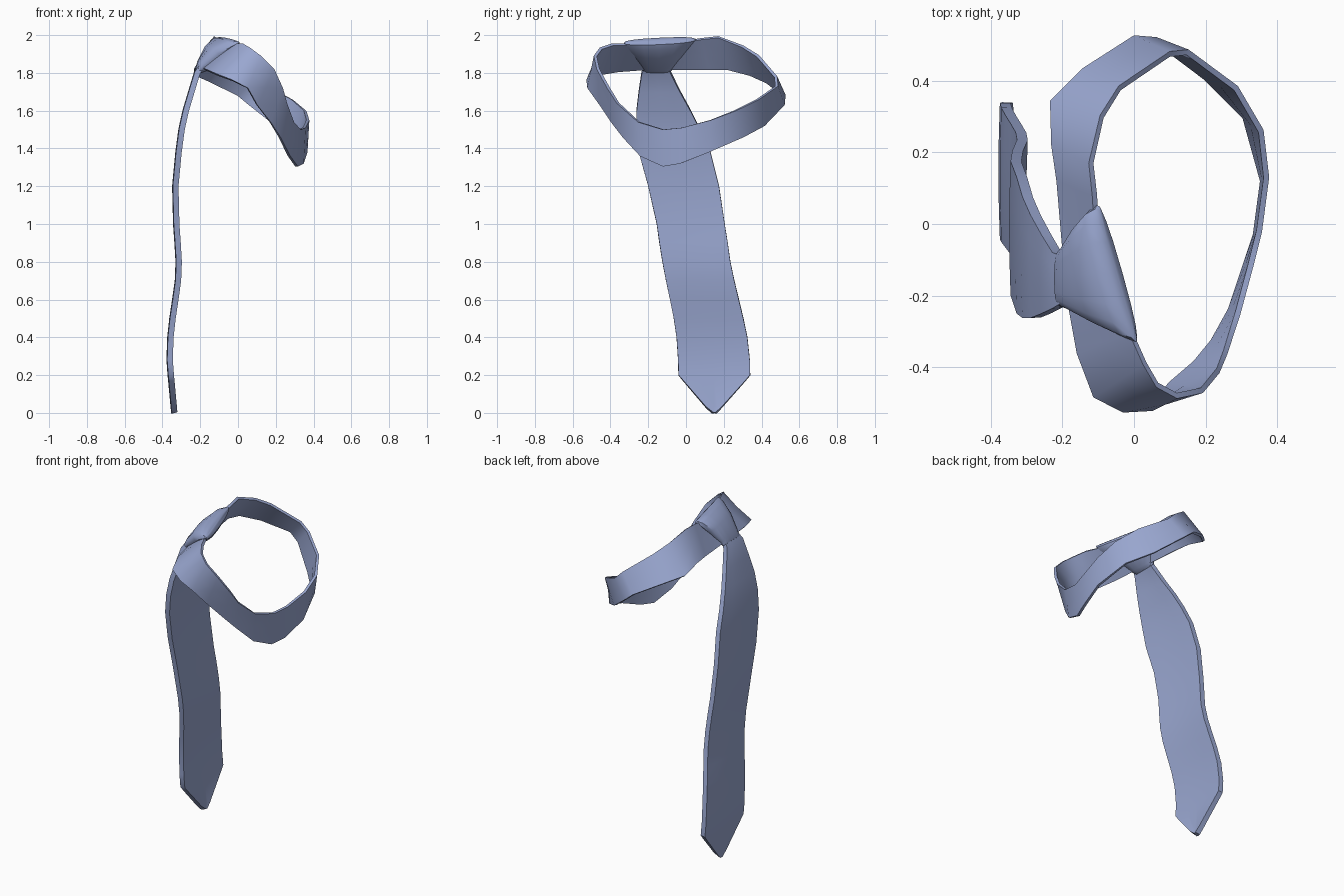
import bpy, math
from mathutils import Vector

# Blue-grey cloth
cloth = bpy.data.materials.new("cloth")
cloth.diffuse_color = (.32, .385, .63, 1)


def make(name, rows, closed=False, tube=False, thickness=0.0):
    """Skin a list of equal-length point rows into one mesh."""
    n, m = len(rows), len(rows[0])
    verts = [p for r in rows for p in r]
    faces = []
    for i in range(n if closed else n - 1):
        a, b = i * m, ((i + 1) % n) * m
        for j in range(m if tube else m - 1):
            k = (j + 1) % m
            faces.append((a + j, a + k, b + k, b + j))
    if tube:
        faces += [tuple(reversed(range(m))), tuple(range((n - 1) * m, n * m))]
    mesh = bpy.data.meshes.new(name)
    mesh.from_pydata(verts, [], faces)
    mesh.materials.append(cloth)
    obj = bpy.data.objects.new(name, mesh)
    bpy.context.collection.objects.link(obj)
    bpy.ops.object.select_all(action='DESELECT')
    obj.select_set(True)
    bpy.context.view_layer.objects.active = obj
    if thickness:
        s = obj.modifiers.new("thickness", 'SOLIDIFY')
        s.thickness, s.offset = thickness, 0
        bpy.ops.object.modifier_apply(modifier=s.name)
    bpy.ops.object.mode_set(mode='EDIT')
    bpy.ops.mesh.select_all(action='SELECT')
    bpy.ops.mesh.normals_make_consistent(inside=False)
    bpy.ops.object.mode_set(mode='OBJECT')
    bpy.ops.object.shade_smooth_by_angle(angle=math.radians(40))
    return obj


# Neck loop: upper edge and lower edge of the band, station by station
loop = [
    (-.10, -.10, 1.95, -.19, -.12, 1.82), (-.11, .08, 1.98, -.21, .12, 1.82),
    (-.12, .17, 1.99, -.225, .22, 1.82), (-.09, .30, 1.94, -.23, .34, 1.79),
    (-.04, .38, 1.89, -.14, .43, 1.75), (.10, .475, 1.78, .00, .52, 1.68),
    (.15, .48, 1.73, .06, .515, 1.63), (.285, .38, 1.66, .20, .41, 1.52),
    (.355, .26, 1.60, .31, .30, 1.46), (.37, .13, 1.55, .36, .12, 1.38),
    (.35, -.02, 1.51, .34, -.03, 1.32), (.325, -.12, 1.50, .31, -.12, 1.305),
    (.29, -.25, 1.54, .27, -.24, 1.36), (.255, -.36, 1.64, .22, -.33, 1.46),
    (.235, -.41, 1.72, .17, -.39, 1.54), (.19, -.465, 1.82, .10, -.45, 1.63),
    (.12, -.48, 1.89, .05, -.515, 1.72), (.065, -.45, 1.93, -.03, -.52, 1.76),
    (.03, -.39, 1.95, -.11, -.48, 1.79), (-.01, -.30, 1.95, -.155, -.36, 1.81),
    (-.06, -.20, 1.94, -.18, -.22, 1.82),
]
make("neck_loop", [[Vector(s[:3]).lerp(Vector(s[3:]), t) for t in (0, .5, 1)]
                   for s in loop], closed=True, thickness=0.016)

# Hanging blade: z, x, left y, right y
blade = [
    (1.86, -.175, -.21, -.10), (1.80, -.215, -.235, -.08),
    (1.70, -.245, -.25, -.03), (1.60, -.275, -.262, .025),
    (1.50, -.297, -.262, .075), (1.38, -.313, -.25, .13),
    (1.20, -.33, -.20, .175), (1.00, -.325, -.155, .205),
    (.90, -.318, -.141, .221), (.80, -.312, -.125, .235),
    (.70, -.316, -.106, .256), (.60, -.33, -.085, .28),
    (.50, -.345, -.065, .304), (.40, -.356, -.05, .325),
    (.28, -.36, -.042, .338), (.20, -.354, -.04, .34),
    (.17, -.351, -.015, .315), (.03, -.338, .105, .19), (0, -.335, .14, .16),
]
make("hanging_blade", [[(x - .004 * (1 - (2 * t - 1) ** 2), a + (b - a) * t, z)
                        for t in (0, .25, .5, .75, 1)] for z, x, a, b in blade],
     thickness=0.03)

# Knot: flattened oval sections widening from the blade up to the rolled back edge
n = Vector((-.7, 0, .7))
sections = [  # centre, half-width axis, half thickness
    ((-.208, -.152, 1.815), (0, .078, 0), .022),
    ((-.19, -.152, 1.835), (-.006, .086, 0), .036),
    ((-.13, -.146, 1.905), (-.03, .137, .003), .05),
    ((-.075, -.14, 1.953), (-.05, .178, .008), .044),
    ((-.05, -.138, 1.968), (-.054, .191, .009), .026),
    ((-.044, -.138, 1.972), (-.052, .187, .009), .008),
]


def power(v, e):
    return math.copysign(abs(v) ** e, v)


rings = []
for c, w, t in sections:
    angles = [2 * math.pi * i / 16 for i in range(16)]
    rings.append([Vector(c) + Vector(w) * power(math.cos(a), .8)
                  + n * t * power(math.sin(a), .8) for a in angles])
make("knot", rings, tube=True)
